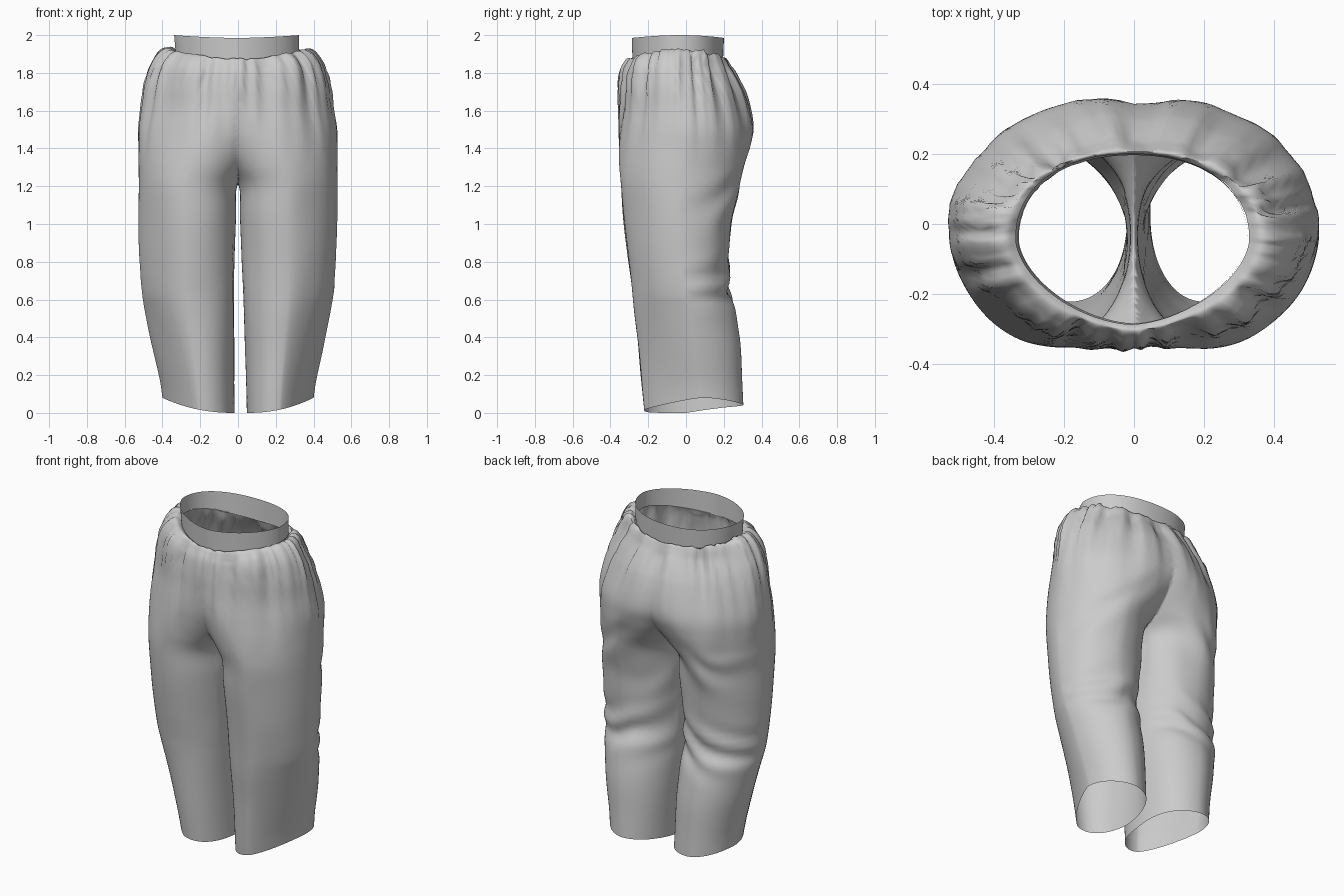
import bpy, bmesh, math
from mathutils import Vector, noise

if "Cube" in bpy.data.objects:
    bpy.data.objects.remove(bpy.data.objects["Cube"])

N = 110     # points around each leg
SUB = 6     # rows between key sections

# Key sections of one leg: z, inner x, outer x, front y, back y
KEYS = [
    (0.00, 0.032, 0.400, -0.234, 0.288),
    (0.12, 0.032, 0.415, -0.244, 0.284),
    (0.35, 0.028, 0.460, -0.262, 0.274),
    (0.55, 0.026, 0.497, -0.282, 0.245),
    (0.66, 0.024, 0.512, -0.292, 0.217),
    (0.85, 0.018, 0.522, -0.312, 0.224),
    (1.05, 0.010, 0.525, -0.332, 0.248),
    (1.20, 0.004, 0.527, -0.343, 0.278),
    (1.30, -0.070, 0.529, -0.350, 0.308),
    (1.40, -0.180, 0.530, -0.355, 0.338),
    (1.50, -0.310, 0.528, -0.358, 0.354),
    (1.62, -0.420, 0.508, -0.356, 0.335),
    (1.74, -0.450, 0.485, -0.352, 0.290),
    (1.84, -0.440, 0.450, -0.342, 0.245),
    (1.90, -0.405, 0.410, -0.322, 0.222),
    (1.925, -0.365, 0.367, -0.302, 0.207),
    (1.905, -0.328, 0.328, -0.283, 0.196),
]


def catmull(keys, sub):
    """Smooth rows through the key sections."""
    rows = []
    last = len(keys) - 1
    for i in range(last):
        p = [keys[min(max(i + k, 0), last)] for k in (-1, 0, 1, 2)]
        for s in range(sub):
            t = s / sub
            rows.append([0.5 * (2 * b + (c - a) * t + (2 * a - 5 * b + 4 * c - d) * t * t
                                + (3 * b - a - 3 * c + d) * t ** 3)
                         for a, b, c, d in zip(*p)])
    rows.append(list(keys[-1]))
    return rows


def oval(inner, outer, yf, yb, ang, power):
    def curve(v):
        return math.copysign(abs(v) ** (2 / power), v)
    x = (inner + outer) / 2 + (outer - inner) / 2 * curve(math.cos(ang))
    y = (yf + yb) / 2 + (yb - yf) / 2 * curve(math.sin(ang))
    return x, y


def bridge(bm, rings):
    for lo, hi in zip(rings, rings[1:]):
        for j in range(len(lo)):
            k = (j + 1) % len(lo)
            bm.faces.new((lo[j], lo[k], hi[k], hi[j]))


def finish(bm, name):
    me = bpy.data.meshes.new(name)
    bm.to_mesh(me)
    bm.free()
    ob = bpy.data.objects.new(name, me)
    bpy.context.collection.objects.link(ob)
    for p in me.polygons:
        p.use_smooth = True
    return ob


def bell(v, mid, width):
    return math.exp(-((v - mid) / width) ** 2)


def waist_power(ang):
    """The waist is flatter behind, more pointed in front."""
    return 1.95 + 0.25 * math.copysign(1, math.sin(ang))


def wrinkle(co, no):
    """Cloth relief along the normal: gathers, knee folds, soft drape."""
    x, y, z = co
    ang = math.atan2((y + 0.04) * 1.4, x)
    ring = Vector((math.cos(ang), math.sin(ang), 0))
    # gathers hanging from the waistband, pinned flat where they meet it
    top = max(0.0, min(1.0, (z - 1.3) / 0.48))
    reach = math.hypot(x / 0.328, (y + 0.043) / 0.24)
    pin = max(0.0, min(1.0, (reach - 1.0) / 0.2)) if z > 1.8 else 1
    fine = noise.noise(ring * 5 + Vector((3, 1, z * 0.7)))
    finer = noise.noise(ring * 11 + Vector((7, 2, z * 0.4)))
    d = top * pin * (0.028 * fine + 0.034 * top * finer)
    # slanted folds behind the knees and under the seat
    back = max(0.0, no.y) ** 0.7
    side = 1 if x > 0 else -1
    wob = noise.noise(Vector((x * 4, side * 2.0, z * 3)))
    d += 0.012 * back * bell(z, 0.68, 0.14) * math.sin(30 * (z + 0.4 * abs(x)) + 4 * wob + side)
    d += 0.008 * back * bell(z, 1.1, 0.2) * math.sin(20 * (z + 0.8 * abs(x)) + 4 * wob)
    # soft drape everywhere below the band
    d += 0.007 * pin * noise.noise(Vector((x * 5, y * 5, z * 2.5))) * min(1, z * 2)
    return d


# Trouser body: one leg tube, cut on the centre plane and mirrored
bm = bmesh.new()
rings = []
for z, inner, outer, yf, yb in catmull(KEYS, SUB):
    ring = []
    neck = max(0, min(1, (z - 1.8) / 0.1)) * max(0, min(1, (0.45 - outer) / 0.1))
    up = min(1, z / 1.4)
    for j in range(N):
        a = 2 * math.pi * (j + 0.5) / N
        # legs are round inside; outside they are flat in front, fuller behind
        if math.cos(a) < 0:
            p = 2.15
        elif math.sin(a) < 0:
            p = 1.38 + 0.42 * up
        else:
            p = 1.8
        p += (waist_power(a) - p) * neck
        x, y = oval(inner, outer, yf, yb, a, p)
        t = max(0, (x - inner) / (outer - inner))
        y += 0.06 * t * t * max(0, 1 - z / 1.3)
        hem = 0.08 * t ** 2.2 + 0.045 * max(0, y / 0.29) * (1 - t)
        dip = 0.05 * math.sin(a) ** 2 * max(0, min(1, (z - 1.7) / 0.2))
        ring.append(bm.verts.new((x, y, z - dip + hem * max(0, 1 - z / 0.6))))
    rings.append(ring)
bridge(bm, rings)
bmesh.ops.bisect_plane(bm, geom=bm.verts[:] + bm.edges[:] + bm.faces[:], dist=0.0005,
                       plane_co=(0, 0, 0), plane_no=(1, 0, 0), clear_inner=True)
for v in bm.verts:
    if abs(v.co.x) < 0.002:
        v.co.x = 0
half = bm.verts[:] + bm.edges[:] + bm.faces[:]
copy = bmesh.ops.duplicate(bm, geom=half)["geom"]
bmesh.ops.scale(bm, vec=(-1, 1, 1), verts=[g for g in copy if isinstance(g, bmesh.types.BMVert)])
bmesh.ops.reverse_faces(bm, faces=[g for g in copy if isinstance(g, bmesh.types.BMFace)])
bmesh.ops.remove_doubles(bm, verts=bm.verts[:], dist=0.0015)
bm.normal_update()
moves = [(v, v.normal * wrinkle(v.co, v.normal)) for v in bm.verts]
for v, m in moves:
    if abs(v.co.x) < 0.03 and v.co.z < 1.35:
        m = m * 0.2
    v.co += m
    # inner seams of the legs hang slightly to one side
    v.co.x += 0.016 * max(0, 1 - v.co.z / 0.8) * max(0, 1 - abs(v.co.x) / 0.4)
low = min(v.co.z for v in bm.verts)
for v in bm.verts:
    v.co.z -= low * max(0, 1 - v.co.z)
finish(bm, "trouser_body")

# Waistband: thin band dipping at the front and back
bm = bmesh.new()
rings = []
for f in (0, 0.33, 0.67, 1):
    ring = []
    for j in range(N):
        a = 2 * math.pi * (j + 0.5) / N
        x, y = oval(-0.330 - 0.008 * f, 0.324, -0.283 - 0.004 * f, 0.196 + 0.005 * f,
                    a, waist_power(a))
        s = math.sin(a) ** 2
        ring.append(bm.verts.new((x, y, (1.905 - 0.045 * s) * (1 - f) + (2.0 - 0.015 * s) * f)))
    rings.append(ring)
bridge(bm, rings)
finish(bm, "waistband")
